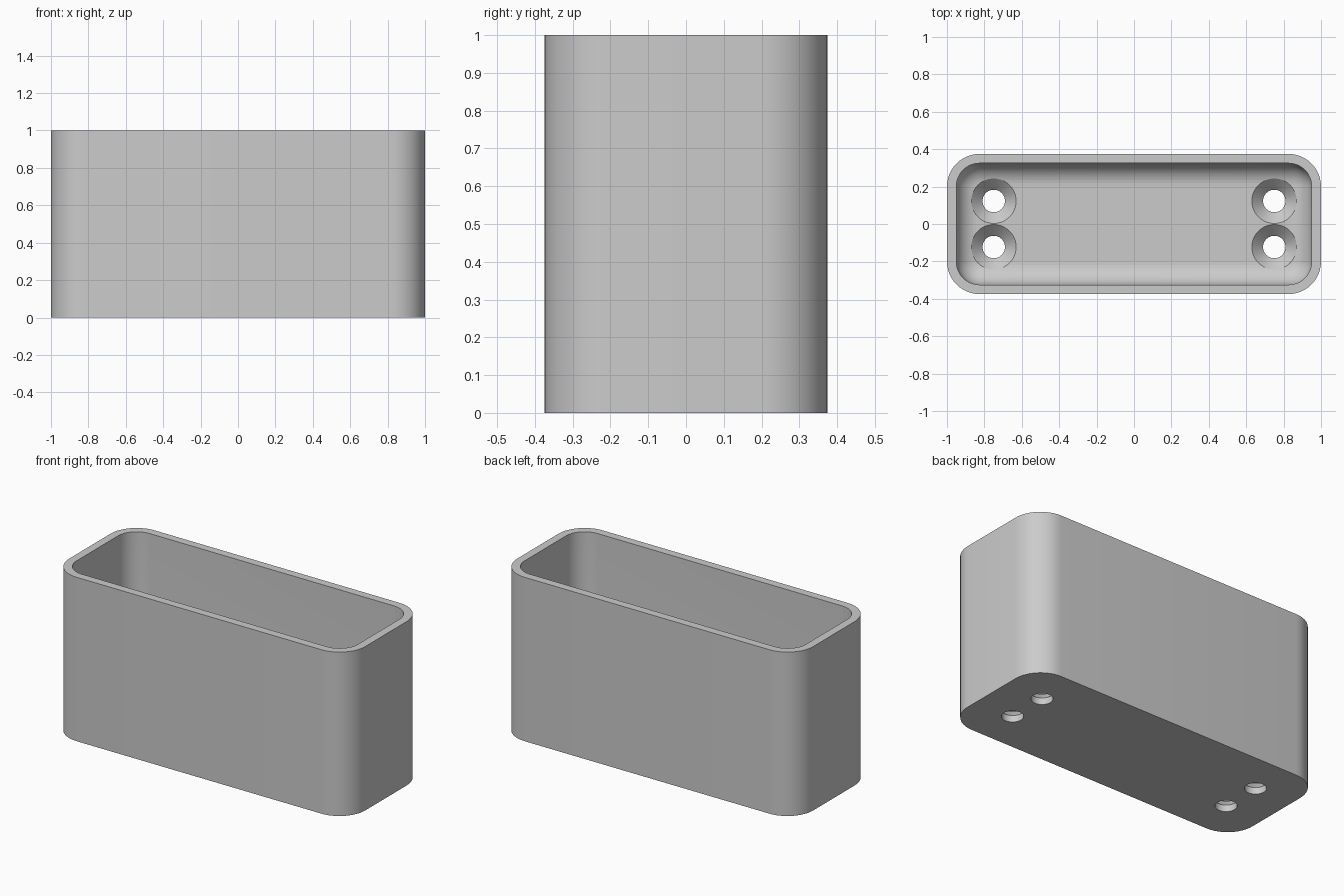
import bpy, bmesh
from math import sin, cos, pi

cube = bpy.data.objects.get("Cube")
if cube:
    bpy.data.objects.remove(cube)

LENGTH, DEPTH, HEIGHT = 2.0, 0.75, 1.0
WALL, FLOOR, CORNER, FILLET = 0.05, 0.10, 0.175, 0.12
STEPS = 12

grey = bpy.data.materials.new("grey plastic")
grey.use_nodes = True
grey.diffuse_color = (0.6, 0.6, 0.6, 1)
grey.node_tree.nodes["Principled BSDF"].inputs["Base Color"].default_value = (0.6, 0.6, 0.6, 1)


def rounded_ring(inset, z):
    """Rounded rectangle, moved inward from the outer outline."""
    r = CORNER - inset
    cx, cy = LENGTH / 2 - CORNER, DEPTH / 2 - CORNER
    ring = []
    for quarter, (sx, sy) in enumerate([(1, 1), (-1, 1), (-1, -1), (1, -1)]):
        for i in range(STEPS + 1):
            a = (quarter + i / STEPS) * pi / 2
            ring.append((sx * cx + r * cos(a), sy * cy + r * sin(a), z))
    return ring


def circle_ring(x, y, r, z, sides=48):
    return [(x + r * cos(2 * pi * i / sides), y + r * sin(2 * pi * i / sides), z)
            for i in range(sides)]


def loft(bm, rings):
    """Closed solid through a series of rings."""
    loops = [[bm.verts.new(p) for p in ring] for ring in rings]
    for a, b in zip(loops, loops[1:]):
        for i in range(len(a)):
            j = (i + 1) % len(a)
            bm.faces.new((a[i], a[j], b[j], b[i]))
    bm.faces.new(loops[0][::-1])
    bm.faces.new(loops[-1])


def make_object(name, bm):
    bmesh.ops.recalc_face_normals(bm, faces=bm.faces)
    mesh = bpy.data.meshes.new(name)
    bm.to_mesh(mesh)
    bm.free()
    mesh.materials.append(grey)
    obj = bpy.data.objects.new(name, mesh)
    bpy.context.collection.objects.link(obj)
    return obj


# Open box with rounded corners and a filleted inner floor
rings = [rounded_ring(0, 0), rounded_ring(0, HEIGHT), rounded_ring(WALL, HEIGHT)]
for i in range(STEPS + 1):
    a = i / STEPS * pi / 2
    rings.append(rounded_ring(WALL + FILLET * (1 - cos(a)), FLOOR + FILLET * (1 - sin(a))))
bm = bmesh.new()
loft(bm, rings)
box = make_object("open_box", bm)

# Countersunk screw holes
bm = bmesh.new()
for x in (-0.75, 0.75):
    for y in (-0.123, 0.123):
        profile = [(0.06, -0.1), (0.06, 0.04), (0.12, FLOOR), (0.12, 0.3)]
        loft(bm, [circle_ring(x, y, r, z) for r, z in profile])
cutter = make_object("screw_hole_cutter", bm)
cutter.hide_render = True

cut = box.modifiers.new("screw holes", 'BOOLEAN')
cut.operation = 'DIFFERENCE'
cut.solver = 'EXACT'
cut.object = cutter

bpy.ops.object.select_all(action='DESELECT')
box.select_set(True)
bpy.context.view_layer.objects.active = box
bpy.ops.object.modifier_apply(modifier=cut.name)
bpy.data.objects.remove(cutter)
bpy.ops.object.shade_smooth_by_angle(angle=pi / 6)
